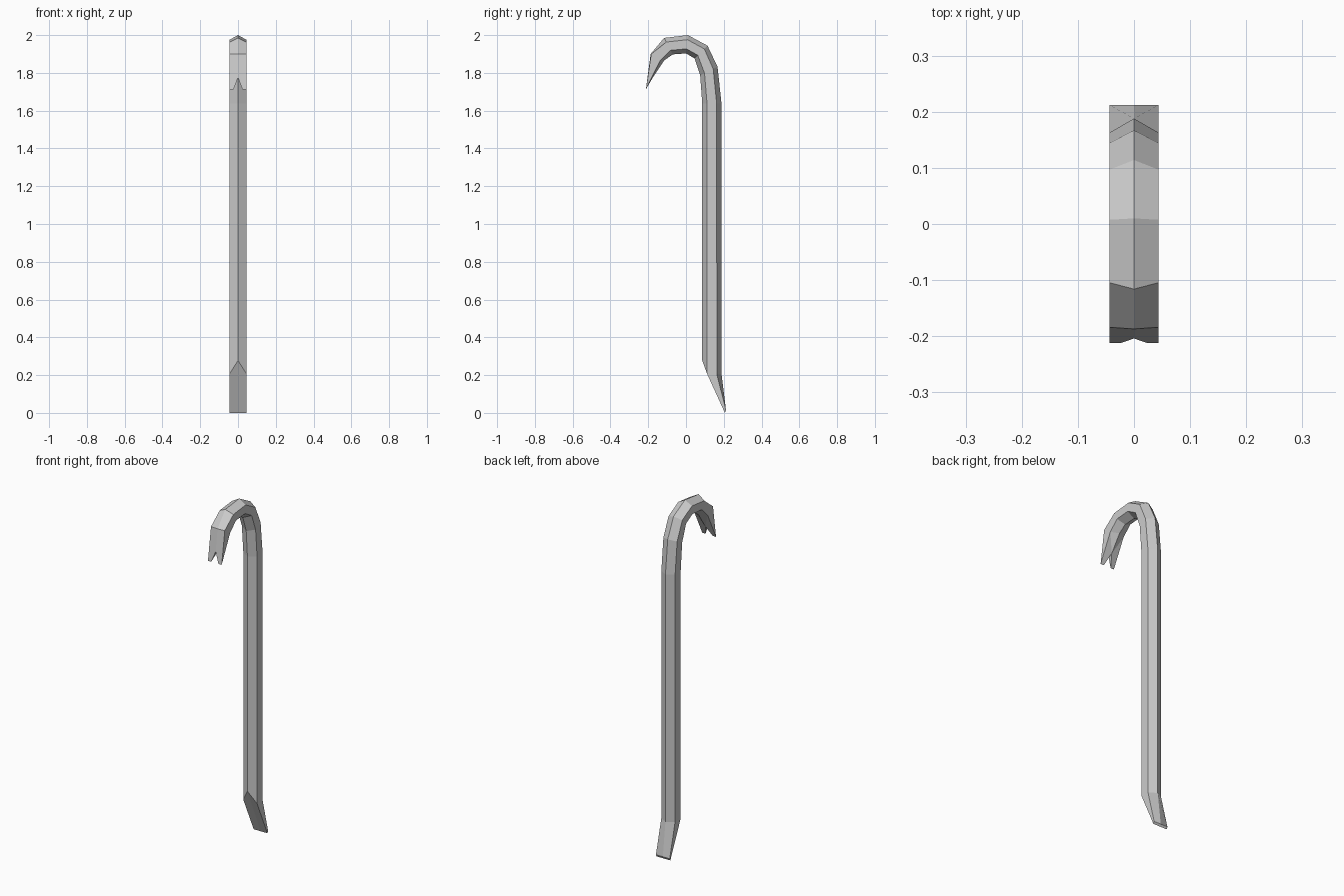
import bpy, bmesh

if "Cube" in bpy.data.objects:
    bpy.data.objects.remove(bpy.data.objects["Cube"])

W = 0.044  # half width of the hexagonal bar


# Half a hexagon section: inner ridge, inner side, outer side, outer ridge
def section(inner, outer):
    def at(t, x):
        return (x, inner[0] + (outer[0] - inner[0]) * t,
                inner[1] + (outer[1] - inner[1]) * t)
    return [at(0, 0), at(0.25, W), at(0.75, W), at(1, 0)]


# Chisel tip, bevel start, then sections round the hook
rings = [
    [(0, .206, 0), (W, .206, 0), (W, .212, .012), (0, .212, .012)],
    [(0, .086, .277), (W, .111, .208), (W, .163, .205), (0, .188, .205)],
]
bend = [
    ((.086, 1.637), (.188, 1.637)),
    ((.075, 1.787), (.167, 1.832)),
    ((.045, 1.877), (.114, 1.944)),
    ((.000, 1.903), (.010, 2.000)),
    ((-.070, 1.898), (-.116, 1.985)),
]
rings += [section(i, o) for i, o in bend]
rings.append([(0, -.115, 1.866), (W, -.135, 1.868),
              (W, -.184, 1.9), (0, -.187, 1.9)])

bm = bmesh.new()
loops = [[bm.verts.new(p) for p in r] for r in rings]
for a, b in zip(loops, loops[1:]):
    for k in range(3):
        bm.faces.new((a[k], a[k + 1], b[k + 1], b[k]))
bm.faces.new(loops[0])

# Claw prong with the V notch
ri, si, so, ro = loops[-1]
apex_in = bm.verts.new((0, -.176, 1.775))
apex_out = bm.verts.new((0, -.204, 1.775))
tip = bm.verts.new((W, -.212, 1.713))
corner = bm.verts.new((.023, -.212, 1.713))
for f in [(ro, so, tip, corner, apex_out), (so, si, tip), (ri, si, apex_in),
          (si, tip, corner, apex_in), (apex_in, corner, apex_out)]:
    bm.faces.new(f)

# Mirror to the other half and weld the centre line
dup = bmesh.ops.duplicate(bm, geom=bm.verts[:] + bm.edges[:] + bm.faces[:])
for v in (g for g in dup["geom"] if isinstance(g, bmesh.types.BMVert)):
    v.co.x *= -1
bmesh.ops.remove_doubles(bm, verts=bm.verts[:], dist=1e-5)
bmesh.ops.recalc_face_normals(bm, faces=bm.faces[:])

mesh = bpy.data.meshes.new("pry_bar")
bm.to_mesh(mesh)
bm.free()
bpy.context.collection.objects.link(bpy.data.objects.new("pry_bar", mesh))
